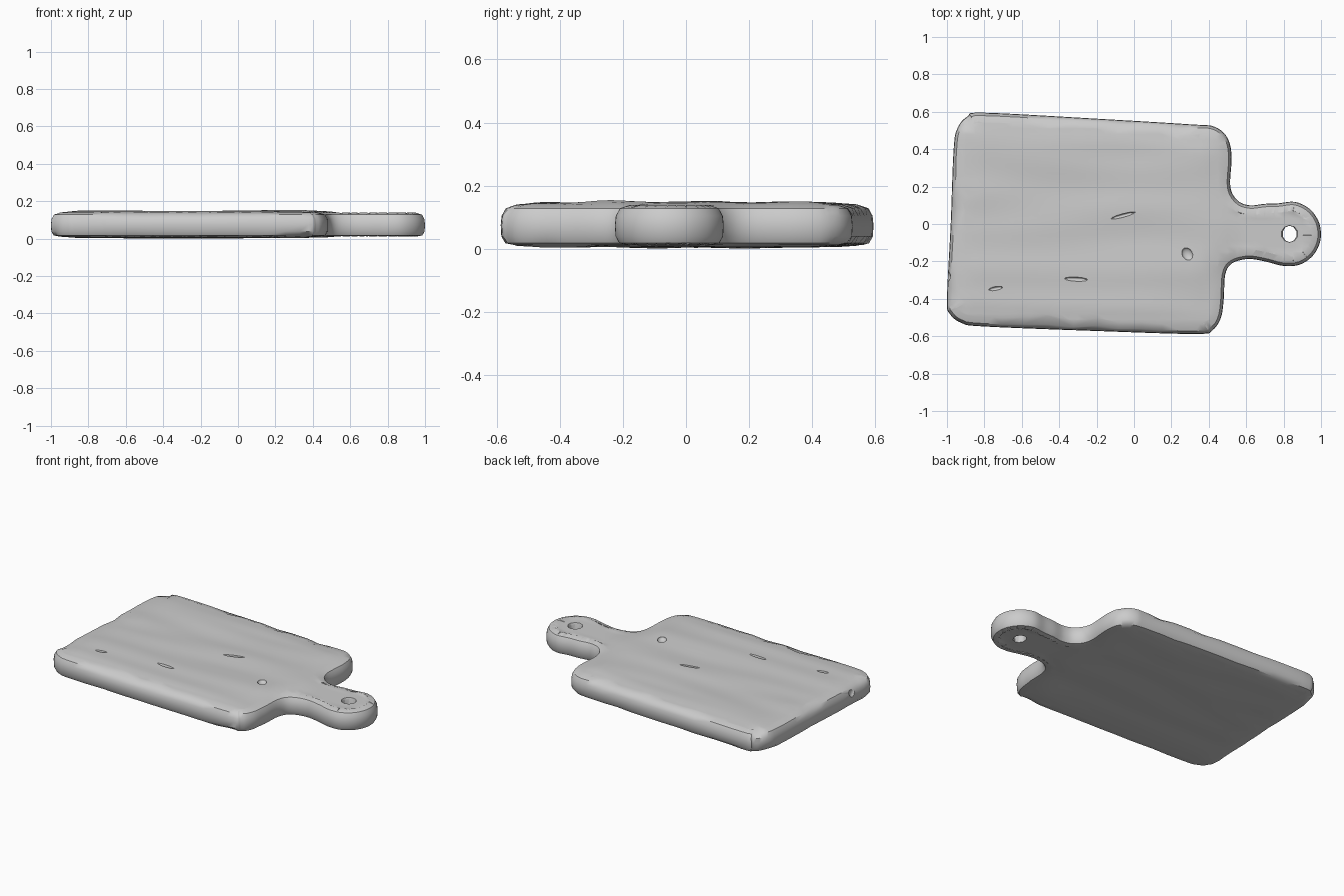
import bpy, bmesh, math
from mathutils import Vector, noise

if "Cube" in bpy.data.objects:
    bpy.data.objects.remove(bpy.data.objects["Cube"])

# One plain grey material
grey = bpy.data.materials.new("plain grey")
grey.use_nodes = True
colour = (0.6, 0.6, 0.6, 1)
grey.diffuse_color = colour
grey.node_tree.nodes["Principled BSDF"].inputs["Base Color"].default_value = colour


def smooth_loop(points, steps):
    """Closed smooth curve through the points."""
    pts = [Vector(p) for p in points]
    n = len(pts)
    loop = []
    for i in range(n):
        a, b, c, d = (pts[(i + k) % n] for k in (-1, 0, 1, 2))
        for s in range(steps):
            t = s / steps
            loop.append(0.5 * (2 * b + (c - a) * t + (2 * a - 5 * b + 4 * c - d) * t * t
                               + (3 * b - a - 3 * c + d) * t ** 3))
    return loop


# Board outline, counter-clockwise from the back left corner
body = [(-.8, .595), (-.89, .575), (-.945, .51), (-.965, .39), (-.98, 0), (-1, -.4),
        (-.985, -.48), (-.92, -.53), (-.8, -.548), (-.2, -.572), (.33, -.588),
        (.42, -.567), (.465, -.5), (.48, -.4), (.488, -.27), (.525, -.21), (.61, -.187),
        (.7, -.2)]
head = [(.83 + .17 * math.cos(math.radians(a)), -.053 + .174 * math.sin(math.radians(a)))
        for a in range(-100, 111, 30)]
neck = [(.7, .108), (.62, .1), (.555, .125), (.515, .2), (.522, .36), (.5, .46),
        (.43, .52), (.3, .533), (-.2, .563)]
outline = smooth_loop(body + head + neck, 5)
count = len(outline)


def chip(x, y, seed, amount):
    """Worn irregularities along the rim."""
    if x > 0.5:
        return 0
    return amount * max(0, noise.noise(Vector((x * 7, y * 7, seed))) - 0.05)


# Side wall from rings: inward offset, height, wear amount
profile = [(.045, .012, .02), (.014, .018, .03), (.002, .04, 0), (0, .075, 0),
           (.003, .105, 0), (.016, .129, .03), (.05, .14, .05)]
bm = bmesh.new()
rings = []
for inset, z, wear in profile:
    ring = []
    for i, p in enumerate(outline):
        t = (outline[(i + 1) % count] - outline[i - 1]).normalized()
        q = p + Vector((-t.y, t.x)) * (inset + chip(p.x, p.y, z * 9, wear))
        ring.append(bm.verts.new((q.x, q.y, z)))
    rings.append(ring)
for low, high in zip(rings, rings[1:]):
    for i in range(count):
        j = (i + 1) % count
        bm.faces.new((low[i], low[j], high[j], high[i]))
caps = [bm.faces.new(rings[-1]), bm.faces.new(rings[0][::-1])]

# Slice both caps into a grid so they can be made uneven
rim = set(rings[0] + rings[-1])
for axis, half, step in ((0, 1, .05), (1, .6, .03)):
    for k in range(1, int(2 * half / step)):
        co = Vector((0, 0, 0))
        co[axis] = -half + k * step
        normal = Vector((1 - axis, axis, 0))
        caps = [f for f in bm.faces if abs(f.normal.z) > .99 or f in caps]
        for f in caps:
            f.normal_update()
        flat = [f for f in bm.faces if len({round(v.co.z, 4) for v in f.verts}) == 1]
        edges = {e for f in flat for e in f.edges}
        verts = {v for f in flat for v in f.verts}
        bmesh.ops.bisect_plane(bm, geom=list(verts) + list(edges) + flat,
                               plane_co=co, plane_no=normal, dist=1e-5)

# Gentle grain ripples, fading out at the rim and on the handle
for v in bm.verts:
    if v in rim or .013 < v.co.z < .139:
        continue
    x, y = v.co.xy
    edge = min((p - v.co.xy).length for p in outline)
    fade = min(1, max(0, (edge - .05) / .08)) * min(1, max(0, (.58 - x) / .15))
    ripple = noise.noise(Vector((x * 1.4, y * 6, 3)))
    if v.co.z > .1:
        v.co.z += fade * (.007 + .010 * ripple) - (.004 if x > .55 else 0)
    else:
        v.co.z += fade * (-.007 + .006 * ripple) + (.006 if x > .55 else 0)

bmesh.ops.recalc_face_normals(bm, faces=bm.faces)
mesh = bpy.data.meshes.new("cutting_board")
bm.to_mesh(mesh)
bm.free()
mesh.materials.append(grey)
board = bpy.data.objects.new("cutting_board", mesh)
bpy.context.collection.objects.link(board)


def carve(cutter):
    """Cut a shape out of the board, then drop the cutter."""
    cutter.hide_render = True
    cutter.data.materials.append(grey)
    mod = board.modifiers.new("carve", "BOOLEAN")
    mod.operation, mod.solver, mod.object = "DIFFERENCE", "EXACT", cutter
    bpy.ops.object.select_all(action="DESELECT")
    bpy.context.view_layer.objects.active = board
    board.select_set(True)
    bpy.ops.object.modifier_apply(modifier=mod.name)
    bpy.data.objects.remove(cutter)


# Hanging hole with a flared mouth on top
bpy.ops.mesh.primitive_cylinder_add(vertices=10, radius=.038, depth=.4, location=(.832, -.053, .1))
bpy.context.object.scale.y = 1.15
carve(bpy.context.object)
bpy.ops.mesh.primitive_cone_add(vertices=10, radius1=.03, radius2=.06, depth=.06,
                                location=(.832, -.053, .135))
carve(bpy.context.object)

# Knife gouges and a dent: x, y, length, width, angle
for x, y, length, width, angle in ((-.74, -.345, .04, .011, 10), (-.31, -.295, .065, .012, -3),
                                   (.285, -.16, .028, .036, 30), (-.06, .045, .07, .01, 15)):
    bpy.ops.mesh.primitive_uv_sphere_add(segments=12, ring_count=8, radius=1,
                                         location=(x, y, .152),
                                         rotation=(0, 0, math.radians(angle)))
    bpy.context.object.scale = (length, width, .018)
    carve(bpy.context.object)

# Nick in the left end
bpy.ops.mesh.primitive_uv_sphere_add(segments=10, ring_count=8, radius=1, location=(-1, -.28, .11))
bpy.context.object.scale = (.02, .03, .035)
carve(bpy.context.object)

# Smooth shading, stand on the ground
bpy.ops.object.select_all(action="DESELECT")
board.select_set(True)
bpy.context.view_layer.objects.active = board
bpy.ops.object.shade_smooth_by_angle(angle=math.radians(40))
lowest = min(v.co.z for v in board.data.vertices)
for v in board.data.vertices:
    v.co.z -= lowest
